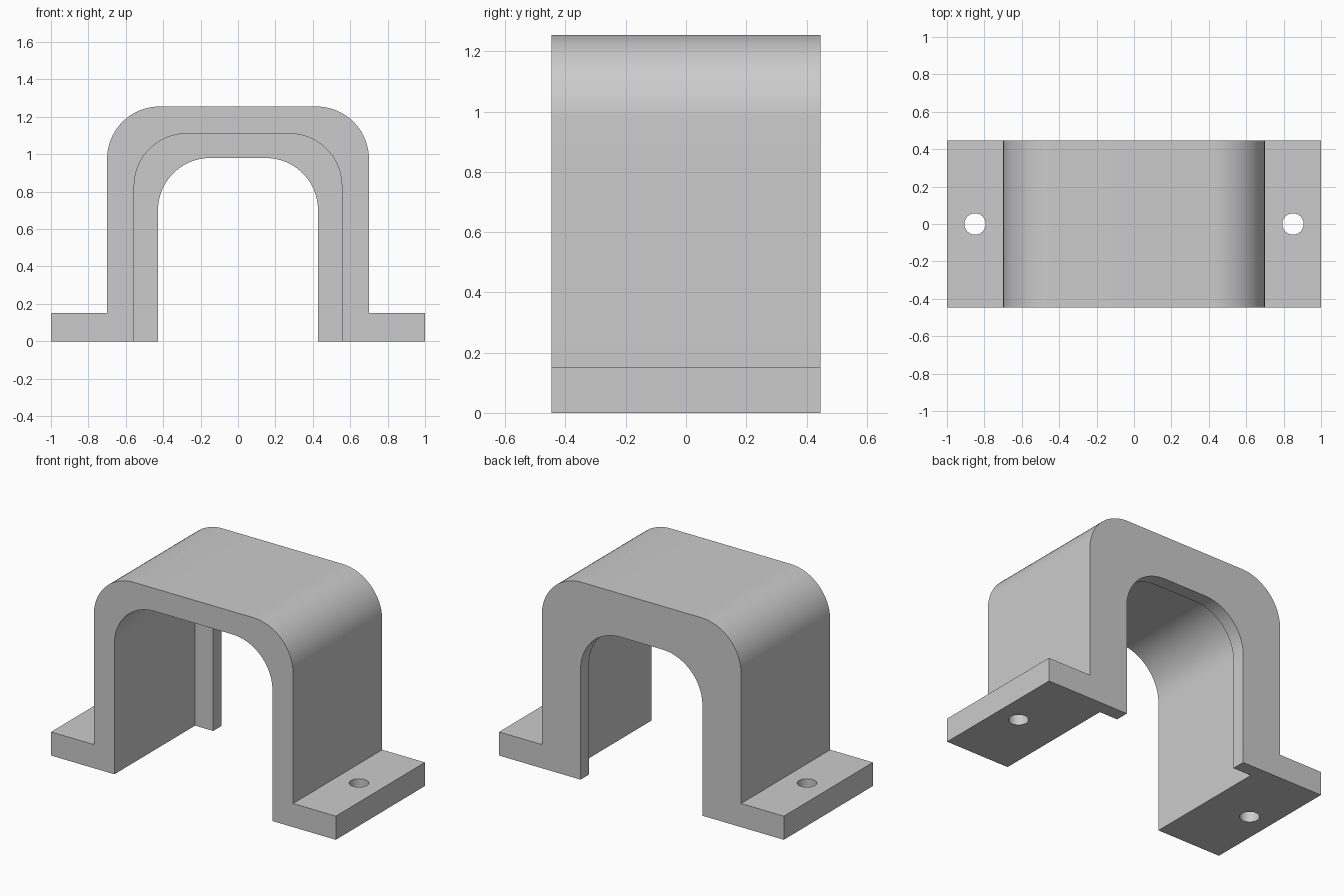
import bpy
import bmesh
from math import pi, sin, cos

cube = bpy.data.objects.get("Cube")
if cube:
    bpy.data.objects.remove(cube, do_unlink=True)

HALF_DEPTH = 0.447
LIP = 0.085            # thickness of the retaining lip at the back
RADIUS = 0.28
STEPS = 20

grey = bpy.data.materials.new("plain grey")
grey.use_nodes = True
colour = (0.6, 0.6, 0.6, 1)
grey.diffuse_color = colour
grey.node_tree.nodes["Principled BSDF"].inputs["Base Color"].default_value = colour


def arch(half, top, bottom=0.0):
    """Points of a round-shouldered arch, from bottom right to bottom left."""
    right = [(half, bottom)]
    for i in range(STEPS + 1):
        a = pi / 2 * i / STEPS
        right.append((half - RADIUS + RADIUS * cos(a), top - RADIUS + RADIUS * sin(a)))
    return right + [(-x, z) for x, z in reversed(right)]


def extrude(name, points, y0, y1):
    """Solid made by sweeping an x-z profile from y0 to y1."""
    bm = bmesh.new()
    face = bm.faces.new([bm.verts.new((x, y0, z)) for x, z in points])
    swept = bmesh.ops.extrude_face_region(bm, geom=[face])["geom"]
    moved = [v for v in swept if isinstance(v, bmesh.types.BMVert)]
    bmesh.ops.translate(bm, verts=moved, vec=(0, y1 - y0, 0))
    bmesh.ops.recalc_face_normals(bm, faces=bm.faces)
    mesh = bpy.data.meshes.new(name)
    bm.to_mesh(mesh)
    bm.free()
    obj = bpy.data.objects.new(name, mesh)
    bpy.context.collection.objects.link(obj)
    mesh.materials.append(grey)
    return obj


def cut(target, cutter):
    """Subtract the cutter, then discard it."""
    cutter.hide_render = True
    mod = target.modifiers.new("cut", "BOOLEAN")
    mod.operation = "DIFFERENCE"
    mod.solver = "EXACT"
    mod.object = cutter
    bpy.context.view_layer.objects.active = target
    bpy.ops.object.modifier_apply(modifier=mod.name)
    bpy.data.objects.remove(cutter, do_unlink=True)


# Bracket with mounting feet; its opening is the narrow one at the lip
outer = arch(0.70, 1.255, 0.15)
feet_right = [(1, 0), (1, 0.15)]
feet_left = [(-1, 0.15), (-1, 0)]
opening = arch(0.428, 0.98)
bracket = extrude("bracket", feet_right + outer + feet_left + opening[::-1],
                  -HALF_DEPTH, HALF_DEPTH)

# Wider cavity entering from the front and stopping at the lip
cut(bracket, extrude("cavity_cutter", arch(0.555, 1.11, -0.2),
                     -HALF_DEPTH - 0.2, HALF_DEPTH - LIP))

# Bolt holes through both feet
for side in (-1, 1):
    bpy.ops.mesh.primitive_cylinder_add(vertices=48, radius=0.057, depth=0.4,
                                        location=(side * 0.85, 0, 0.075))
    hole = bpy.context.object
    hole.name = "bolt_hole_cutter"
    hole.data.materials.append(grey)
    cut(bracket, hole)

# Smooth shoulders and holes, crisp edges elsewhere
bpy.ops.object.select_all(action="DESELECT")
bracket.select_set(True)
bpy.context.view_layer.objects.active = bracket
bpy.ops.object.shade_smooth_by_angle(angle=pi / 6)
